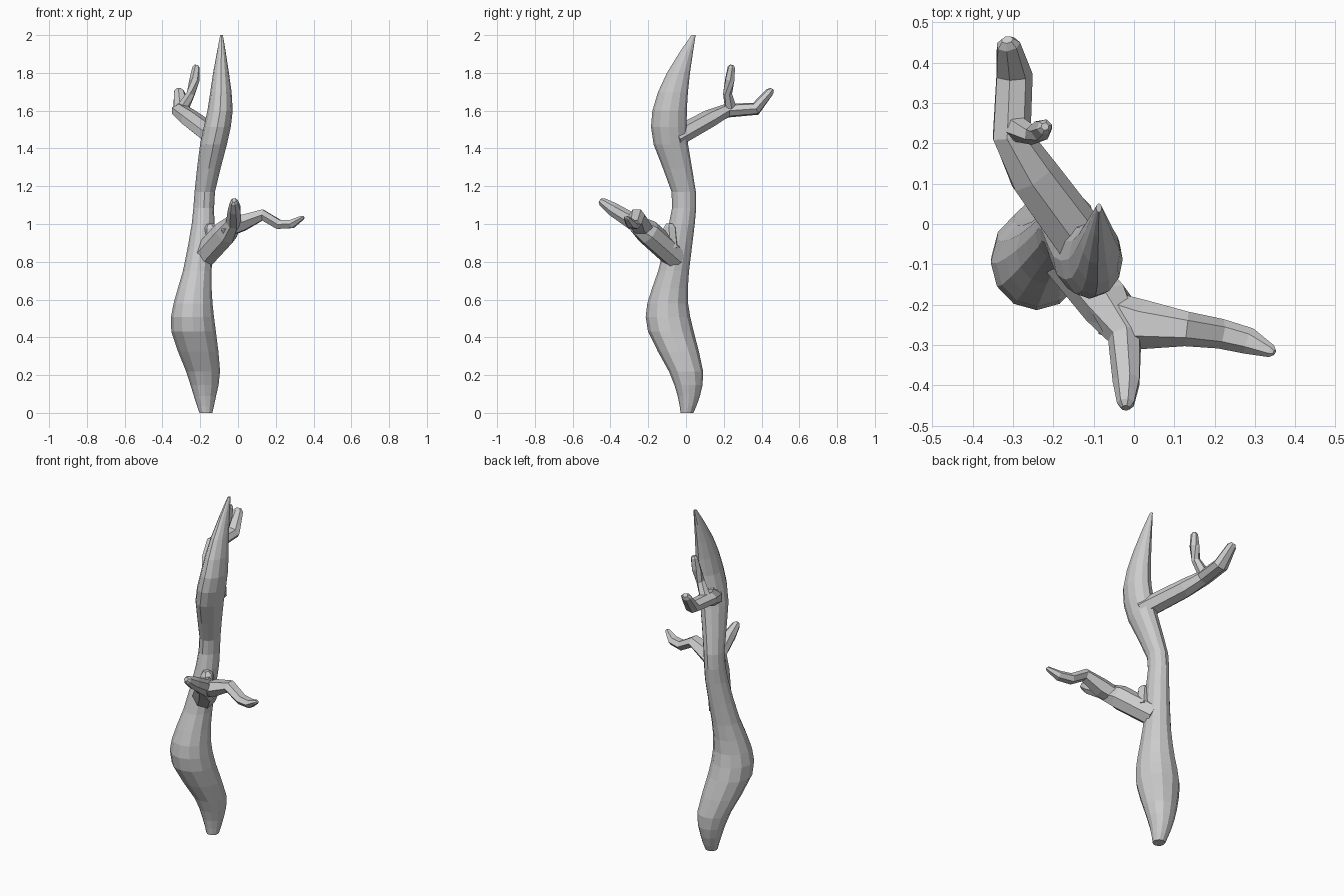
import bpy, bmesh
from math import cos, sin, pi
from mathutils import Vector

if "Cube" in bpy.data.objects:
    bpy.data.objects.remove(bpy.data.objects["Cube"])


def loft(name, rings, sides):
    """Skin closed, flat-shaded rings given as (centre, axis_u, axis_v)."""
    bm = bmesh.new()
    loops = []
    for c, u, v in rings:
        loops.append([bm.verts.new(c + u * cos(2 * pi * i / sides) + v * sin(2 * pi * i / sides))
                      for i in range(sides)])
    for a, b in zip(loops, loops[1:]):
        for i in range(sides):
            j = (i + 1) % sides
            bm.faces.new((a[i], a[j], b[j], b[i]))
    bm.faces.new(loops[0][::-1])
    bm.faces.new(loops[-1])
    bmesh.ops.recalc_face_normals(bm, faces=bm.faces)
    mesh = bpy.data.meshes.new(name)
    bm.to_mesh(mesh)
    bm.free()
    ob = bpy.data.objects.new(name, mesh)
    bpy.context.collection.objects.link(ob)
    return ob


def refine(pts):
    """Add one Catmull-Rom point between each pair of keys."""
    k = [Vector(p) for p in pts]
    k = [k[0]] + k + [k[-1]]
    out = []
    for i in range(1, len(k) - 2):
        out += [k[i], (k[i] + k[i + 1]) * .5625 - (k[i - 1] + k[i + 2]) * .0625]
    return out + [k[-1]]


def branch(name, pts, sides, flat):
    """Branch along points (x, y, z, half width); flat = height / width.
    The last point is the tip, closed with a small bevel ring."""
    ps = [Vector(p[:3]) for p in pts]
    rings = []
    for i, p in enumerate(ps):
        d = (ps[min(i + 1, len(ps) - 1)] - ps[max(i - 1, 0)]).normalized()
        side = d.cross(Vector((0, 0, 1))).normalized()
        r = pts[i][3]
        rings.append((p, side * r, side.cross(d) * r * flat))
    c, u, v = rings[-1]
    rings.append((c + d * r * .6, u * .5, v * .5))
    return loft(name, rings, sides)


# Trunk: level rings from keys (x, y, z, radius), growing deeper than wide with height
trunk_keys = [
    (-.17, .005, 0, .034), (-.175, .015, .09, .059), (-.185, .0, .22, .09),
    (-.235, -.08, .43, .118), (-.238, -.097, .58, .103), (-.216, -.066, .75, .076),
    (-.185, -.022, 1.0, .06), (-.176, -.012, 1.17, .054), (-.13, -.08, 1.42, .071),
    (-.095, -.087, 1.6, .067), (-.09, -.04, 1.8, .042), (-.087, .04, 2, .007)]
rings = []
for q in refine([Vector(p) for p in trunk_keys]):
    x, y, z, r = q
    rings.append((Vector((x, y, z)), Vector((r, 0, 0)), Vector((0, r * (1 + .14 * z * z), 0))))
trunk = loft("tree_trunk", rings, 12)

# Upper back branch and its twig
upper_branch = branch("upper_branch", [
    (-.11, -.07, 1.45, .07), (-.25, .12, 1.555, .064), (-.305, .22, 1.6, .05),
    (-.298, .37, 1.61, .047), (-.312, .445, 1.7, .03)], 7, .75)
upper_twig = branch("upper_twig", [
    (-.3, .24, 1.6, .035), (-.25, .22, 1.69, .024),
    (-.23, .232, 1.765, .027), (-.222, .24, 1.83, .02)], 6, 1)

# Lower front branch, its knot and the long side branch
lower_branch = branch("lower_branch", [
    (-.19, -.05, .82, .065), (-.065, -.2, .955, .066), (-.022, -.28, 1.01, .043),
    (-.018, -.39, 1.08, .035), (-.02, -.445, 1.118, .022)], 7, 1.05)
lower_knot = branch("lower_knot", [
    (-.13, -.08, .87, .04), (-.145, -.087, .98, .036)], 6, 1)
side_branch = branch("side_branch", [
    (-.07, -.22, .965, .055), (.02, -.25, 1.005, .062), (.13, -.26, 1.048, .043),
    (.215, -.272, .998, .037), (.285, -.29, 1, .033), (.34, -.315, 1.033, .016)], 6, .78)

# Fuse the branches into the trunk
bpy.context.view_layer.objects.active = trunk
for ob in (upper_branch, upper_twig, lower_branch, lower_knot, side_branch):
    mod = trunk.modifiers.new("fuse", 'BOOLEAN')
    mod.operation = 'UNION'
    mod.solver = 'EXACT'
    mod.object = ob
    bpy.ops.object.modifier_apply(modifier=mod.name)
    bpy.data.objects.remove(ob)
